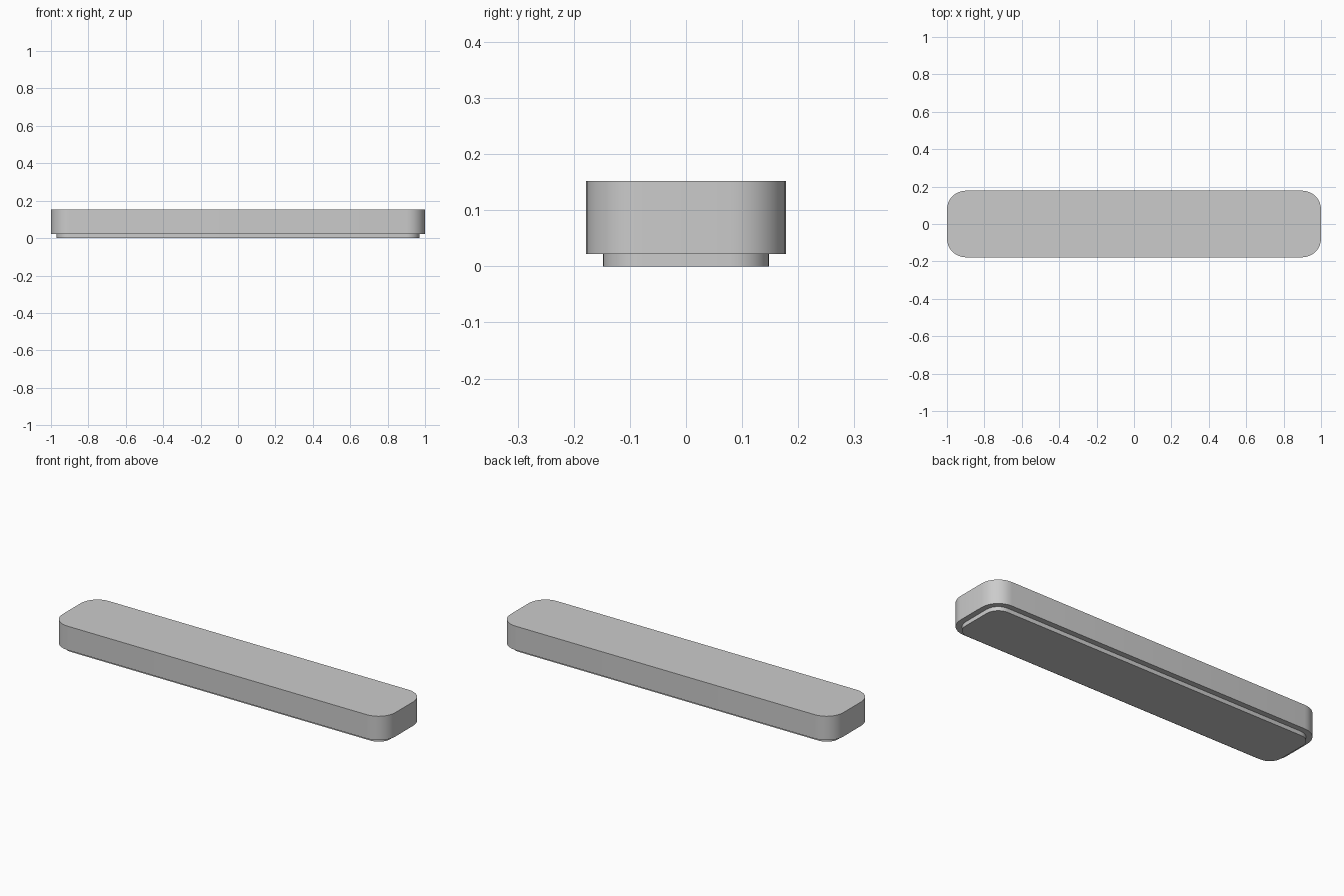
import bpy, bmesh
from math import sin, cos, pi, radians

if "Cube" in bpy.data.objects:
    bpy.data.objects.remove(bpy.data.objects["Cube"])

SEGMENTS = 8  # facets per rounded corner


def rounded_slab(name, half_x, half_y, radius, z0, z1):
    """Rounded rectangle outline extruded from z0 to z1."""
    bm = bmesh.new()
    verts = []
    for q, (sx, sy) in enumerate([(1, 1), (-1, 1), (-1, -1), (1, -1)]):
        for i in range(SEGMENTS + 1):
            a = (q + i / SEGMENTS) * pi / 2
            verts.append(bm.verts.new((sx * (half_x - radius) + radius * cos(a),
                                       sy * (half_y - radius) + radius * sin(a), z0)))
    face = bm.faces.new(verts)
    top = bmesh.ops.extrude_face_region(bm, geom=[face], use_keep_orig=True)["geom"]
    bmesh.ops.translate(bm, vec=(0, 0, z1 - z0),
                        verts=[g for g in top if isinstance(g, bmesh.types.BMVert)])
    bmesh.ops.recalc_face_normals(bm, faces=bm.faces)
    mesh = bpy.data.meshes.new(name)
    bm.to_mesh(mesh)
    bm.free()
    obj = bpy.data.objects.new(name, mesh)
    bpy.context.collection.objects.link(obj)
    bpy.ops.object.select_all(action='DESELECT')
    obj.select_set(True)
    bpy.context.view_layer.objects.active = obj
    bpy.ops.object.shade_smooth_by_angle(angle=radians(30))
    return obj


# Inset foot under the bar
rounded_slab("base_plinth", 0.97, 0.148, 0.07, 0.0, 0.022)
# Main rounded bar
rounded_slab("main_body", 1.0, 0.178, 0.1, 0.022, 0.152)
